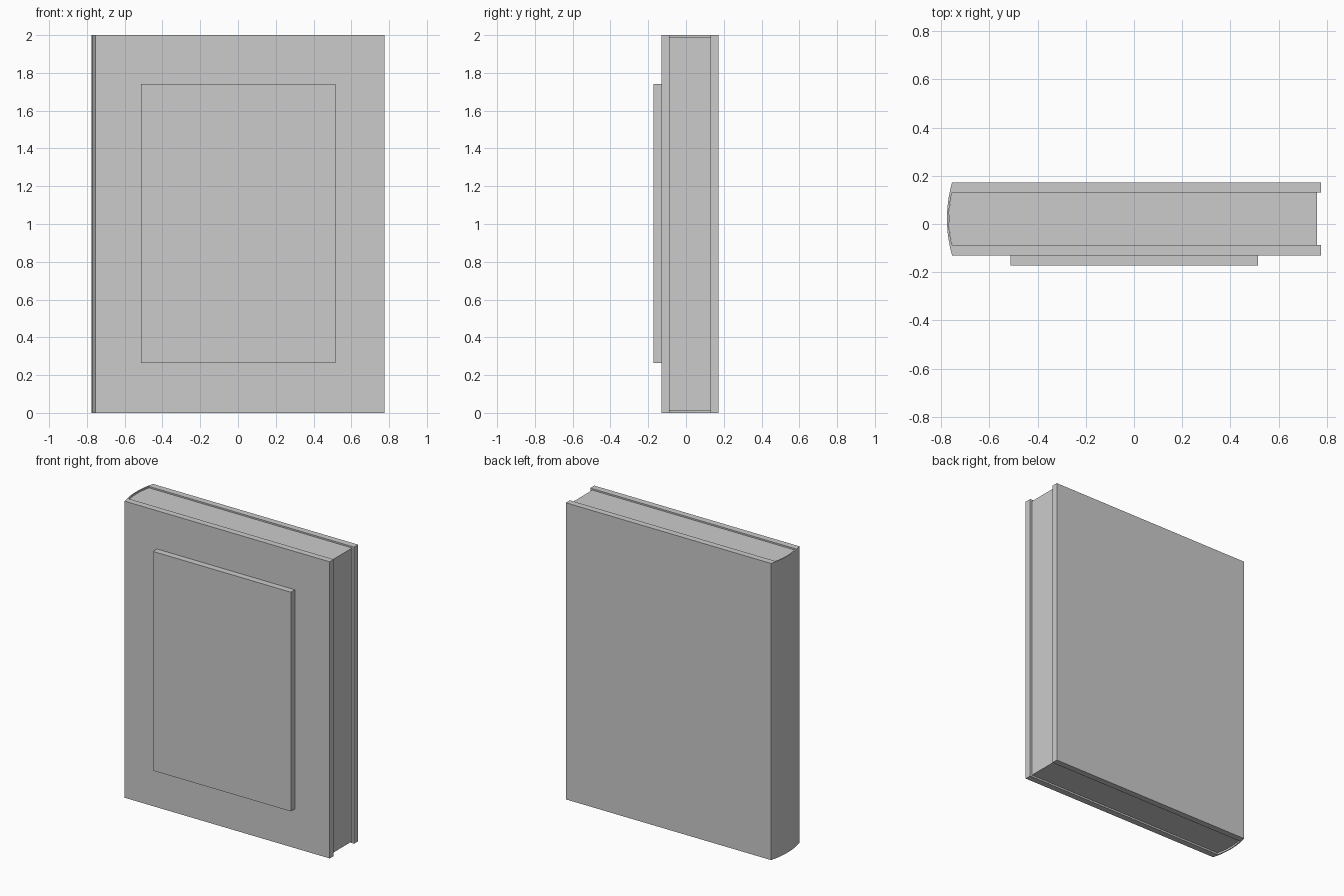
import bpy
import bmesh
import math

if "Cube" in bpy.data.objects:
    bpy.data.objects.remove(bpy.data.objects["Cube"])

MID = 0.0215      # middle of the book's thickness in y
HALF = 0.1515     # half thickness including covers
BOARD = 0.043     # cover board thickness
HINGE = -0.755    # x where boards meet the spine
EDGE = 0.775      # fore edge of the boards


def prism(name, profile, z0, z1, smooth=False):
    """Extrude a closed xy profile from z0 to z1."""
    bm = bmesh.new()
    face = bm.faces.new([bm.verts.new((x, y, z0)) for x, y in profile])
    new = bmesh.ops.extrude_face_region(bm, geom=[face])["geom"]
    verts = [g for g in new if isinstance(g, bmesh.types.BMVert)]
    bmesh.ops.translate(bm, verts=verts, vec=(0, 0, z1 - z0))
    bmesh.ops.recalc_face_normals(bm, faces=bm.faces)
    mesh = bpy.data.meshes.new(name)
    bm.to_mesh(mesh)
    bm.free()
    obj = bpy.data.objects.new(name, mesh)
    bpy.context.collection.objects.link(obj)
    if smooth:
        bpy.ops.object.select_all(action='DESELECT')
        bpy.context.view_layer.objects.active = obj
        obj.select_set(True)
        bpy.ops.object.shade_smooth_by_angle(angle=math.radians(12))
    return obj


def rect(x0, x1, y0, y1):
    return [(x0, y0), (x1, y0), (x1, y1), (x0, y1)]


def arc(half, sagitta, n=10):
    """Circular bulge towards -x, running from -y to +y at the hinge."""
    r = (half * half + sagitta * sagitta) / (2 * sagitta)
    a = math.asin(half / r)
    cx = HINGE - sagitta + r
    angles = [a * (2 * i / n - 1) for i in range(n + 1)]
    return [(cx - r * math.cos(t), MID + r * math.sin(t)) for t in angles]


# Front and back cover boards
for name, side in (("front_cover", -1), ("back_cover", 1)):
    ys = sorted((MID + side * HALF, MID + side * (HALF - BOARD)))
    prism(name, rect(HINGE, EDGE, *ys), 0, 2)

# Thin rounded spine
inner = HALF - BOARD
prism("spine", arc(HALF, 0.021) + arc(inner, 0.014)[::-1], 0, 2, True)

# Page block, rounded at the spine and slightly inset
pages = arc(inner, 0.013) + [(0.76, MID + inner), (0.76, MID - inner)]
prism("pages", pages, 0.012, 1.99, True)

# Raised panel on the front cover
front = MID - HALF
prism("front_panel", rect(-0.513, 0.515, front - BOARD, front), 0.264, 1.742)
